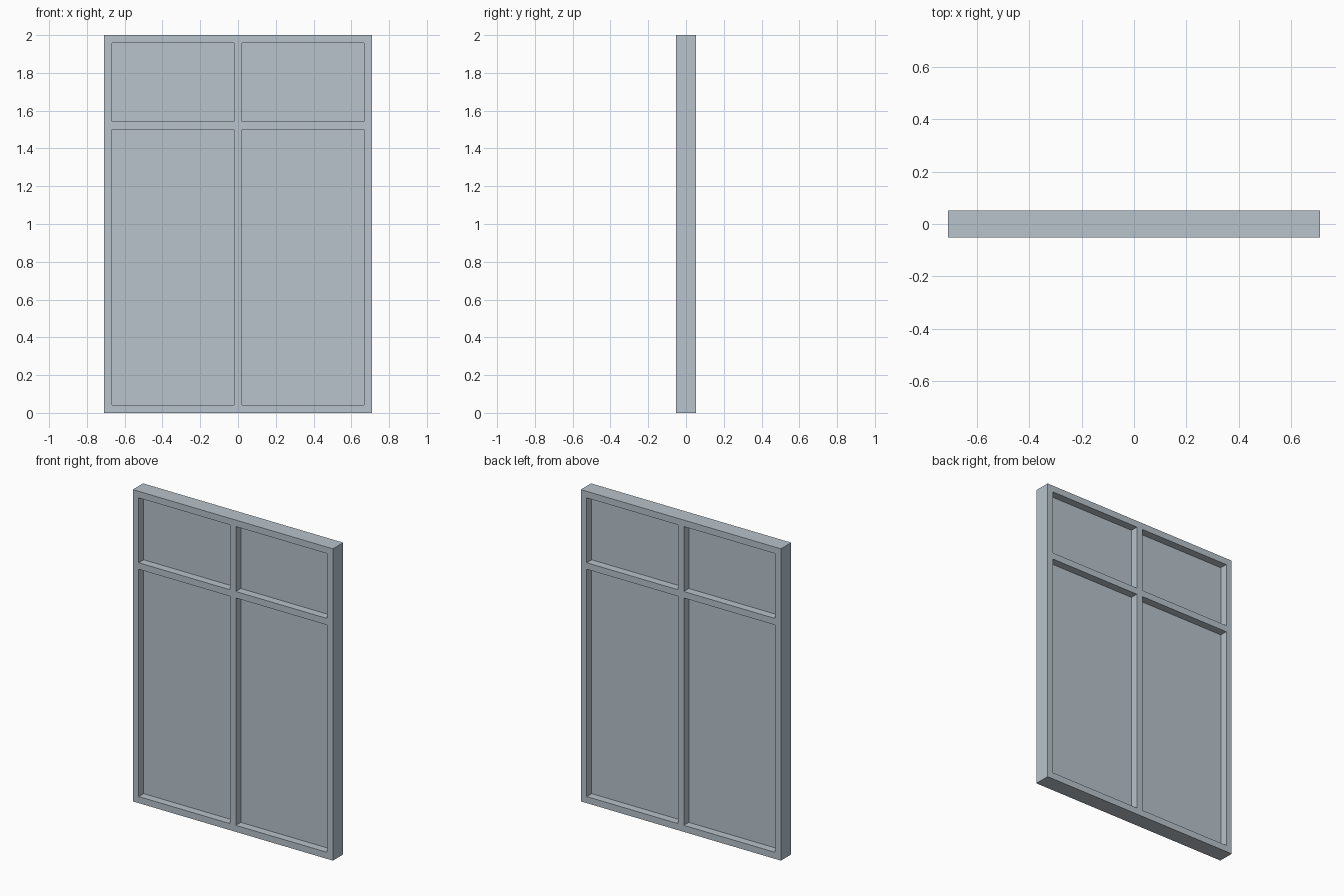
import bpy, bmesh

if "Cube" in bpy.data.objects:
    bpy.data.objects.remove(bpy.data.objects["Cube"])

W, H, D = 0.71, 2.0, 0.104   # half width, height, depth
BAR = 0.042                  # width of every frame member
GLASS = 0.004                # pane thickness

mat = bpy.data.materials.new("pale_blue_grey")
mat.diffuse_color = (0.479, 0.546, 0.597, 1)
mat.use_nodes = True
mat.node_tree.nodes["Principled BSDF"].inputs["Base Color"].default_value = mat.diffuse_color

# grid lines: odd-numbered cells are openings, the rest is frame
xs = [-W, -W + BAR, -BAR / 2, BAR / 2, W - BAR, W]
zs = [0, BAR, 1.5, 1.5 + BAR, H - BAR, H]


def slab(name, want_opening, depth):
    """Extrude the chosen grid cells into a slab centred on y = 0."""
    bm = bmesh.new()
    grid = [[bm.verts.new((x, -depth / 2, z)) for z in zs] for x in xs]
    for i in range(5):
        for j in range(5):
            if (i % 2 == 1 and j % 2 == 1) == want_opening:
                bm.faces.new((grid[i][j], grid[i + 1][j],
                              grid[i + 1][j + 1], grid[i][j + 1]))
    bmesh.ops.delete(bm, geom=[v for v in bm.verts if not v.link_faces],
                     context='VERTS')
    front = bm.faces[:]
    back = bmesh.ops.extrude_face_region(bm, geom=front, use_keep_orig=True)
    for v in back["geom"]:
        if isinstance(v, bmesh.types.BMVert):
            v.co.y = depth / 2
    bmesh.ops.recalc_face_normals(bm, faces=bm.faces)
    mesh = bpy.data.meshes.new(name)
    bm.to_mesh(mesh)
    bm.free()
    mesh.materials.append(mat)
    bpy.context.collection.objects.link(bpy.data.objects.new(name, mesh))


# frame with its mullion and transom, then the four panes
slab("window_frame", False, D)
slab("window_panes", True, GLASS)
